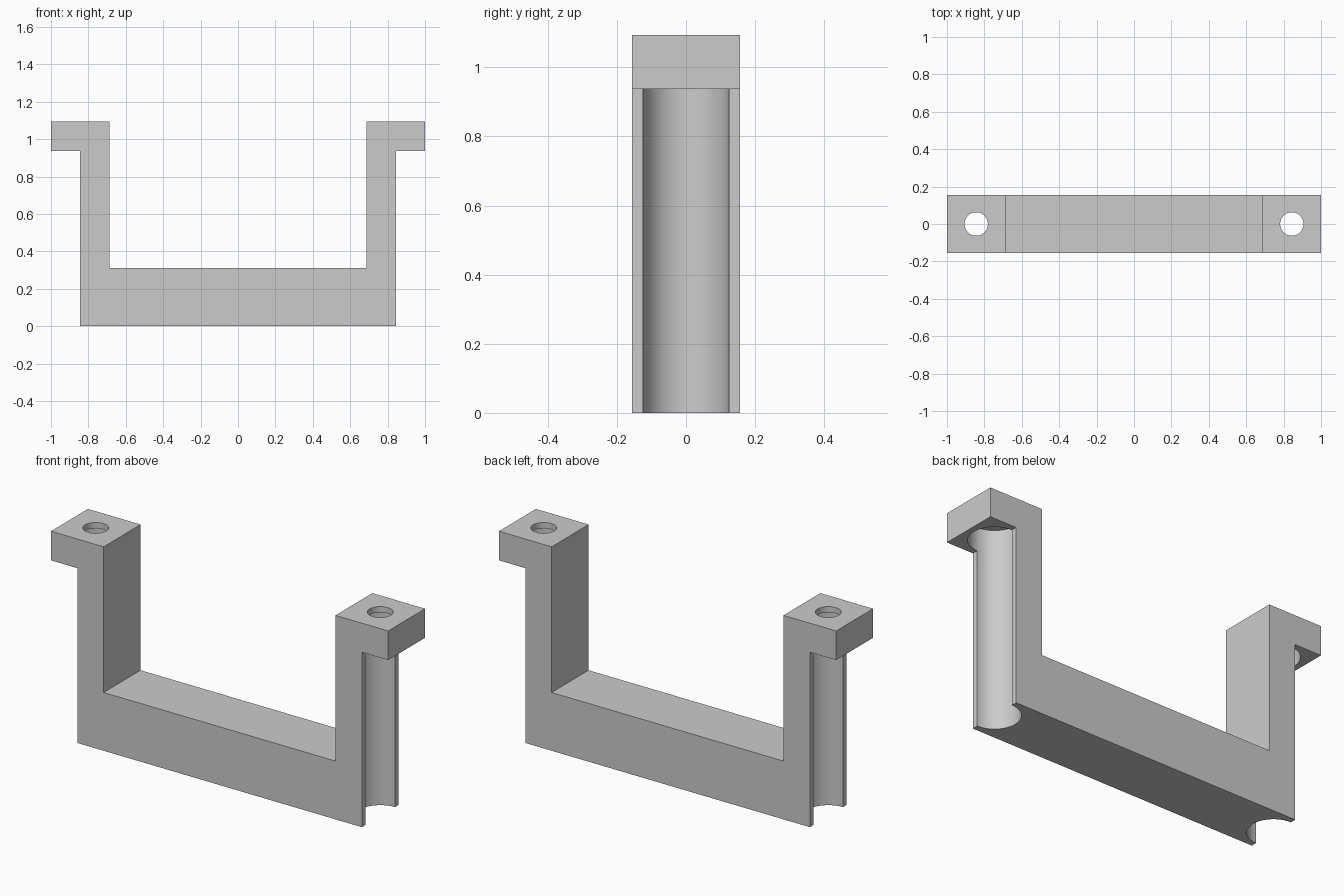
import bpy
import math

if "Cube" in bpy.data.objects:
    bpy.data.objects.remove(bpy.data.objects["Cube"], do_unlink=True)

# Main dimensions
HALF_DEPTH = 0.15625
BASE_TOP = 0.3125
LEG_IN, LEG_OUT = 0.6875, 0.84375
FLANGE_BOTTOM, TOP = 0.9375, 1.09375
POCKET_TOP = 1.0625
POCKET_R, HOLE_R = 0.125, 0.0625

grey = bpy.data.materials.new("plain_grey")
grey.use_nodes = True
grey.diffuse_color = (0.6, 0.6, 0.6, 1)
grey.node_tree.nodes["Principled BSDF"].inputs["Base Color"].default_value = (0.6, 0.6, 0.6, 1)

# Bracket body: mirrored profile extruded through the depth
half = [(LEG_OUT, 0), (LEG_OUT, FLANGE_BOTTOM), (1, FLANGE_BOTTOM),
        (1, TOP), (LEG_IN, TOP), (LEG_IN, BASE_TOP)]
profile = half + [(-x, z) for x, z in reversed(half)]
n = len(profile)
verts = [(x, y, z) for y in (-HALF_DEPTH, HALF_DEPTH) for x, z in profile]
faces = [tuple(range(n)), tuple(reversed(range(n, 2 * n)))]
faces += [(i, i + n, (i + 1) % n + n, (i + 1) % n) for i in range(n)]
mesh = bpy.data.meshes.new("bracket")
mesh.from_pydata(verts, [], faces)
mesh.materials.append(grey)
bracket = bpy.data.objects.new("bracket", mesh)
bpy.context.collection.objects.link(bracket)


def drill(x, radius, z0, z1):
    """Cut a vertical round bore out of the bracket."""
    bpy.ops.mesh.primitive_cylinder_add(vertices=64, radius=radius, depth=z1 - z0,
                                        location=(x, 0, (z0 + z1) / 2))
    cutter = bpy.context.object
    cutter.name = "bore_cutter"
    cutter.hide_render = True
    cutter.data.materials.append(grey)
    bpy.context.view_layer.objects.active = bracket
    mod = bracket.modifiers.new("bore", "BOOLEAN")
    mod.operation = "DIFFERENCE"
    mod.solver = "EXACT"
    mod.object = cutter
    bpy.ops.object.modifier_apply(modifier=mod.name)
    bpy.data.objects.remove(cutter, do_unlink=True)


# Wide groove up each leg into the flange, then a narrow hole through the top
for side in (-1, 1):
    drill(side * LEG_OUT, POCKET_R, -0.1, POCKET_TOP)
    drill(side * LEG_OUT, HOLE_R, POCKET_TOP - 0.05, TOP + 0.1)

# Smooth bores with sharp edges
bpy.ops.object.select_all(action="DESELECT")
bracket.select_set(True)
bpy.context.view_layer.objects.active = bracket
bpy.ops.object.shade_smooth_by_angle(angle=math.radians(30))
